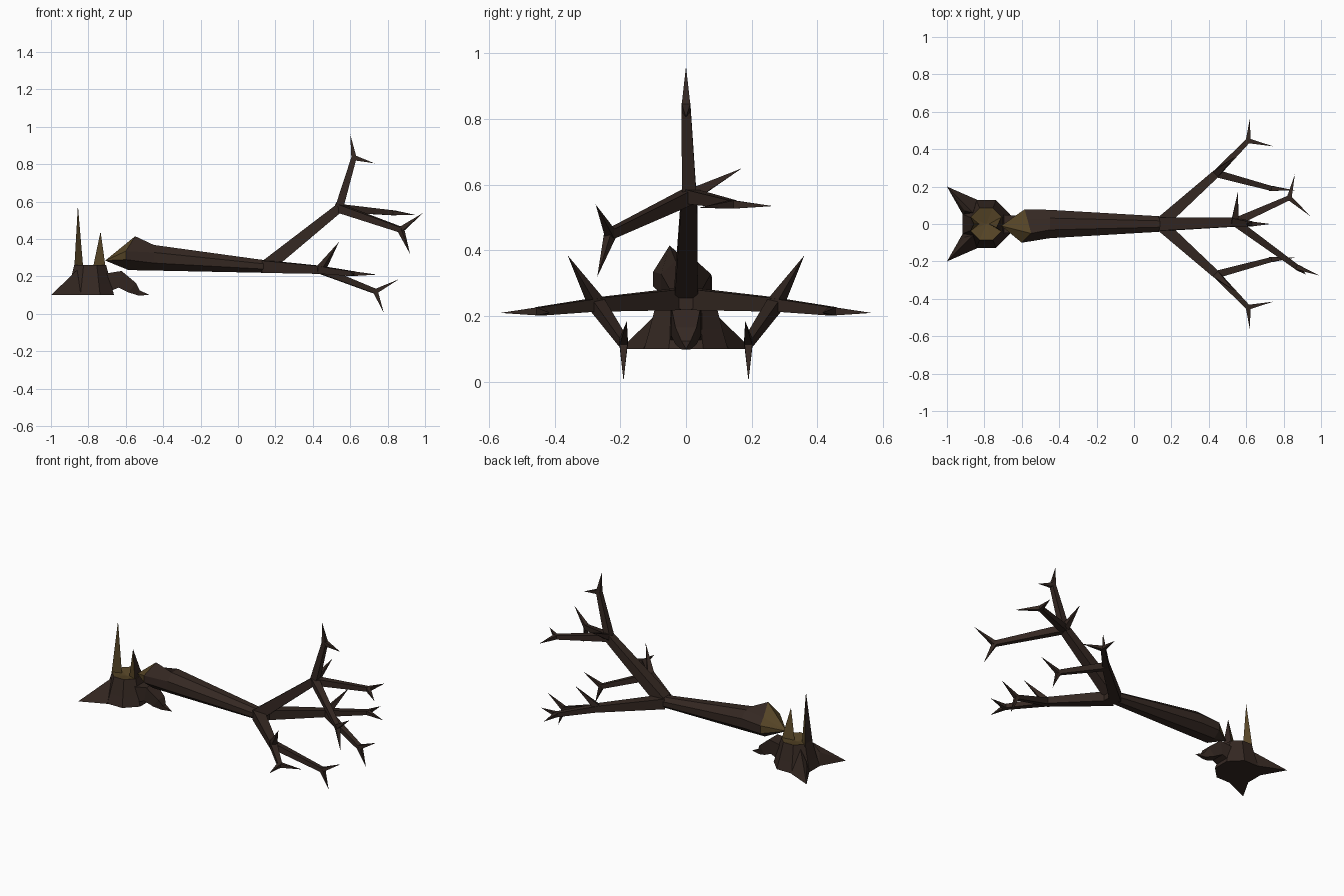
import bpy, bmesh, math
from mathutils import Vector as V

if "Cube" in bpy.data.objects:
    bpy.data.objects.remove(bpy.data.objects["Cube"])


def material(name, rgb):
    m = bpy.data.materials.new(name)
    m.diffuse_color = (*rgb, 1)
    m.use_nodes = True
    m.node_tree.nodes["Principled BSDF"].inputs["Base Color"].default_value = m.diffuse_color
    return m


BARK = material("bark", (0.035, 0.021, 0.016))
WOOD = material("split_wood", (0.095, 0.06, 0.02))


def finish(name, bm, is_wood=None):
    bmesh.ops.recalc_face_normals(bm, faces=bm.faces)
    bm.normal_update()
    for f in bm.faces:
        f.material_index = int(bool(is_wood and is_wood(f)))
    me = bpy.data.meshes.new(name)
    bm.to_mesh(me)
    bm.free()
    me.materials.append(BARK)
    me.materials.append(WOOD)
    ob = bpy.data.objects.new(name, me)
    bpy.context.collection.objects.link(ob)
    return ob


def loft(bm, rings):
    """Skin rings of equal length; a one-point ring closes to a tip."""
    rows = [[bm.verts.new(p) for p in r] for r in rings]
    for a, b in zip(rows, rows[1:]):
        n = max(len(a), len(b))
        for i in range(n):
            j = (i + 1) % n
            if len(b) == 1:
                bm.faces.new((a[i], a[j], b[0]))
            elif len(a) == 1:
                bm.faces.new((a[0], b[j], b[i]))
            else:
                bm.faces.new((a[i], a[j], b[j], b[i]))
    for r in (rows[0], rows[-1]):
        if len(r) > 2:
            bm.faces.new(r)


def limb(bm, *stations):
    """Square-section limb through (point, half width) stations."""
    pts = [V(p) for p, _ in stations]
    rings = []
    for i, (_, w) in enumerate(stations):
        if w == 0:
            rings.append([pts[i]])
            continue
        d = (pts[min(i + 1, len(pts) - 1)] - pts[max(i - 1, 0)]).normalized()
        side = V((0, 1, 0)) if abs(d.y) < 0.1 else d.cross(V((0, 0, 1))).normalized()
        up = side.cross(d).normalized()
        rings.append([pts[i] + side * w * a + up * w * b
                      for a, b in ((1, 1), (-1, 1), (-1, -1), (1, -1))])
    loft(bm, rings)


def fork(bm, start, w0, node, w1, tips):
    limb(bm, (start, w0), (node, w1))
    for t in tips:
        limb(bm, (node, w1), (t, 0))


def hull(bm, pts):
    bmesh.ops.convex_hull(bm, input=[bm.verts.new(p) for p in pts])


# fallen trunk: octagonal, tapering, with a splintered end
def octagon(x, z, ry, rz):
    return [V((x, ry * math.cos(a), z + rz * math.sin(a)))
            for a in (math.pi / 8 + k * math.pi / 4 for k in range(8))]


broken = octagon(-0.585, 0.295, 0.085, 0.066)
broken[1] = V((-0.57, 0.025, 0.35))
broken[2] = V((-0.55, -0.05, 0.415))
broken[3] = V((-0.60, -0.10, 0.335))
broken[4] = V((-0.60, -0.10, 0.29))
bm = bmesh.new()
loft(bm, [[V((-0.71, -0.01, 0.285))], broken, octagon(-0.45, 0.30, 0.082, 0.074),
          octagon(0.12, 0.255, 0.046, 0.038), octagon(0.21, 0.25, 0.038, 0.034)])
finish("fallen_trunk", bm, lambda f: f.calc_center_median().x < -0.58
       and f.normal.z > -0.2)

# upper branch with three forks and a twig
bm = bmesh.new()
top = (0.54, 0.01, 0.565)
limb(bm, ((0.16, 0, 0.26), 0.036), (top, 0.024))
fork(bm, top, 0.022, (0.62, 0, 0.835), 0.014, [(0.60, 0, 0.96), (0.73, 0, 0.805)])
fork(bm, top, 0.022, (0.87, -0.23, 0.45), 0.014,
     [(0.99, -0.275, 0.54), (0.92, -0.27, 0.32)])
fork(bm, top, 0.022, (0.83, 0.14, 0.54), 0.013,
     [(0.86, 0.265, 0.535), (0.945, 0.04, 0.53)])
limb(bm, (top, 0.02), ((0.555, 0.17, 0.65), 0))
finish("upper_branch", bm)

# mirrored side branches
for s, label in ((1, "back"), (-1, "front")):
    bm = bmesh.new()
    node = (0.44, s * 0.27, 0.235)
    limb(bm, ((0.15, s * 0.01, 0.252), 0.033), (node, 0.021))
    fork(bm, node, 0.02, (0.61, s * 0.445, 0.215), 0.013,
         [(0.62, s * 0.565, 0.21), (0.745, s * 0.415, 0.21)])
    fork(bm, node, 0.02, (0.735, s * 0.19, 0.12), 0.013,
         [(0.86, s * 0.18, 0.185), (0.78, s * 0.19, 0.003)])
    limb(bm, (node, 0.02), ((0.54, s * 0.36, 0.385), 0))
    finish(label + "_branch", bm)

# stump: flared octagon with a sunken split-wood top
CX = -0.79


def stump_ring(r, z, cx=CX):
    return [V((cx + r * math.cos(a), r * math.sin(a), z))
            for a in (math.pi / 8 + k * math.pi / 4 for k in range(8))]


bm = bmesh.new()
loft(bm, [stump_ring(0.138, 0.10), stump_ring(0.12, 0.16), stump_ring(0.092, 0.262),
          [V((CX, 0, 0.245))]])
finish("stump", bm, lambda f: f.normal.z > 0.8)

# splinters standing on the stump rim
for name, x_out, x_in, tip in (("tall_splinter", -0.875, -0.828, (-0.856, 0, 0.58)),
                               ("short_splinter", -0.708, -0.775, (-0.735, -0.02, 0.44))):
    bm = bmesh.new()
    hull(bm, [(x_out, -0.04, 0.25), (x_out, 0.04, 0.25), (x_in, 0, 0.25), tip])
    inward = 1 if x_in > x_out else -1
    finish(name, bm, lambda f: f.normal.x * inward > 0.1)

# two pointed roots
for s, label in ((1, "back"), (-1, "front")):
    bm = bmesh.new()
    hull(bm, [(-1.0, s * 0.2, 0.10), (-0.915, s * 0.05, 0.10), (-0.84, s * 0.13, 0.10),
              (-0.905, s * 0.07, 0.18), (-0.86, s * 0.06, 0.235), (-0.82, s * 0.05, 0.10)])
    finish(label + "_root", bm)

# arched root below the trunk
bm = bmesh.new()
limb(bm, ((-0.71, 0, 0.165), 0.05), ((-0.63, 0, 0.185), 0.045),
     ((-0.565, 0, 0.14), 0.032), ((-0.53, 0, 0.112), 0.014), ((-0.47, 0, 0.10), 0))
finish("arched_root", bm)
